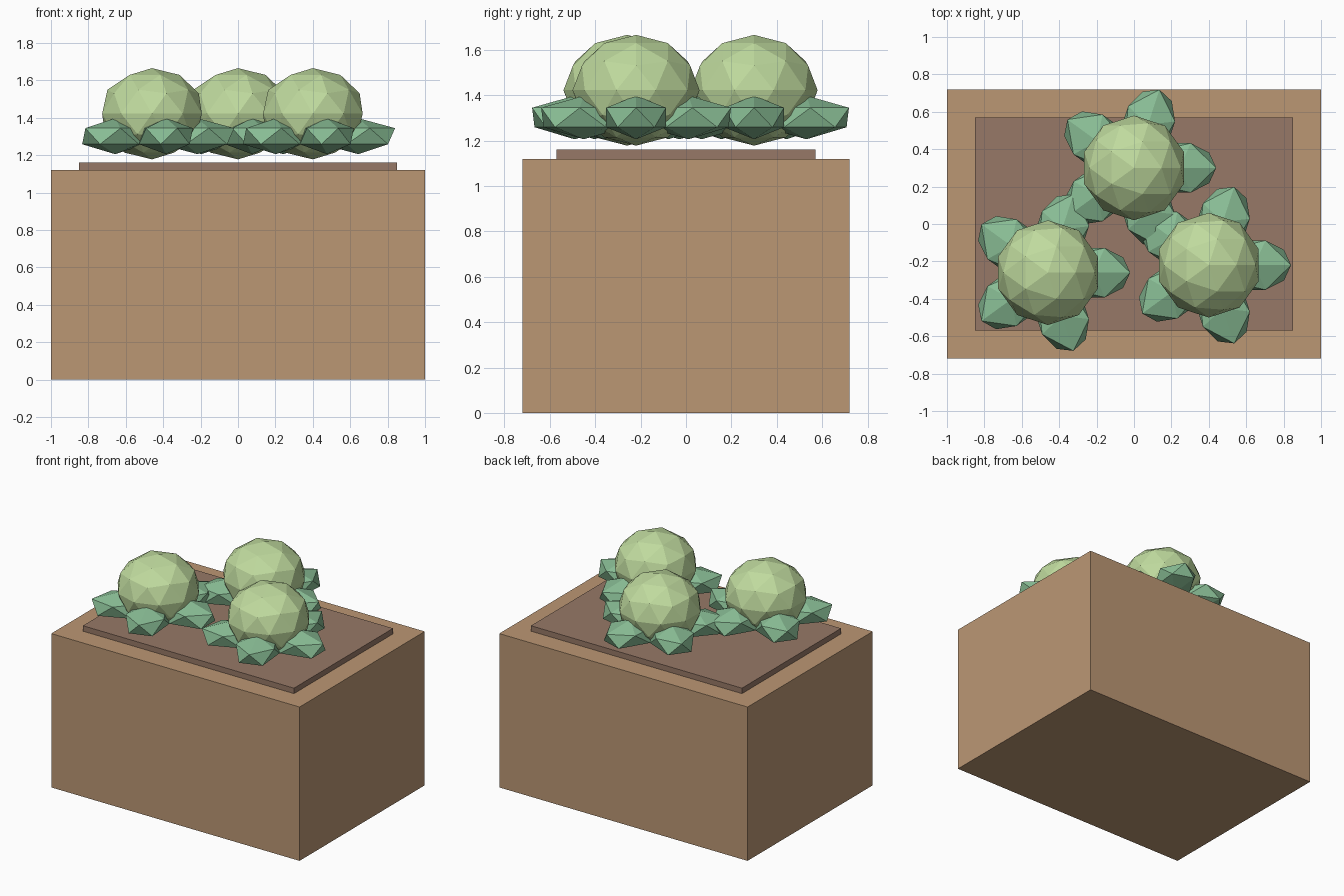
import bpy
import math
from mathutils import Matrix, Vector

if "Cube" in bpy.data.objects:
    bpy.data.objects.remove(bpy.data.objects["Cube"])


def material(name, rgb):
    m = bpy.data.materials.new(name)
    m.diffuse_color = (*rgb, 1)
    m.use_nodes = True
    m.node_tree.nodes["Principled BSDF"].inputs["Base Color"].default_value = m.diffuse_color
    return m


WOOD = material("wood", (0.50, 0.31, 0.175))
SOIL = material("soil", (0.31, 0.19, 0.135))
HEAD = material("pale_green", (0.52, 0.70, 0.34))
LEAF = material("leaf_green", (0.25, 0.51, 0.30))


def finish(name, mat, transform):
    ob = bpy.context.object
    ob.name = name
    ob.data.transform(transform)
    ob.data.materials.append(mat)
    return ob


def box(name, size, z0, mat):
    bpy.ops.mesh.primitive_cube_add(size=1)
    finish(name, mat, Matrix.Translation((0, 0, z0 + size[2] / 2))
           @ Matrix.Diagonal((*size, 1)))


def blob(name, subdiv, radii, loc, mat, angle=0):
    bpy.ops.mesh.primitive_ico_sphere_add(subdivisions=subdiv, radius=1)
    finish(name, mat, Matrix.Translation(loc)
           @ Matrix.Rotation(angle, 4, 'Z') @ Matrix.Diagonal((*radii, 1)))


# Crate and the soil slab on top
box("crate", (2.0, 1.44, 1.12), 0, WOOD)
box("soil", (1.70, 1.14, 0.04), 1.12, SOIL)

# Three cabbages, each a faceted head ringed by five squat leaves
for i, (x, y) in enumerate([(-0.46, -0.26), (0.40, -0.22), (0.0, 0.30)], 1):
    blob(f"cabbage_head_{i}", 2, (0.28, 0.28, 0.244), (x, y, 1.422), HEAD)
    for k in range(5):
        a = math.tau * k / 5
        centre = Vector((x, y, 1.302)) + 0.243 * Vector((math.cos(a), math.sin(a), 0))
        blob(f"cabbage_{i}_leaf_{k + 1}", 1, (0.22, 0.155, 0.096), centre, LEAF, a)
